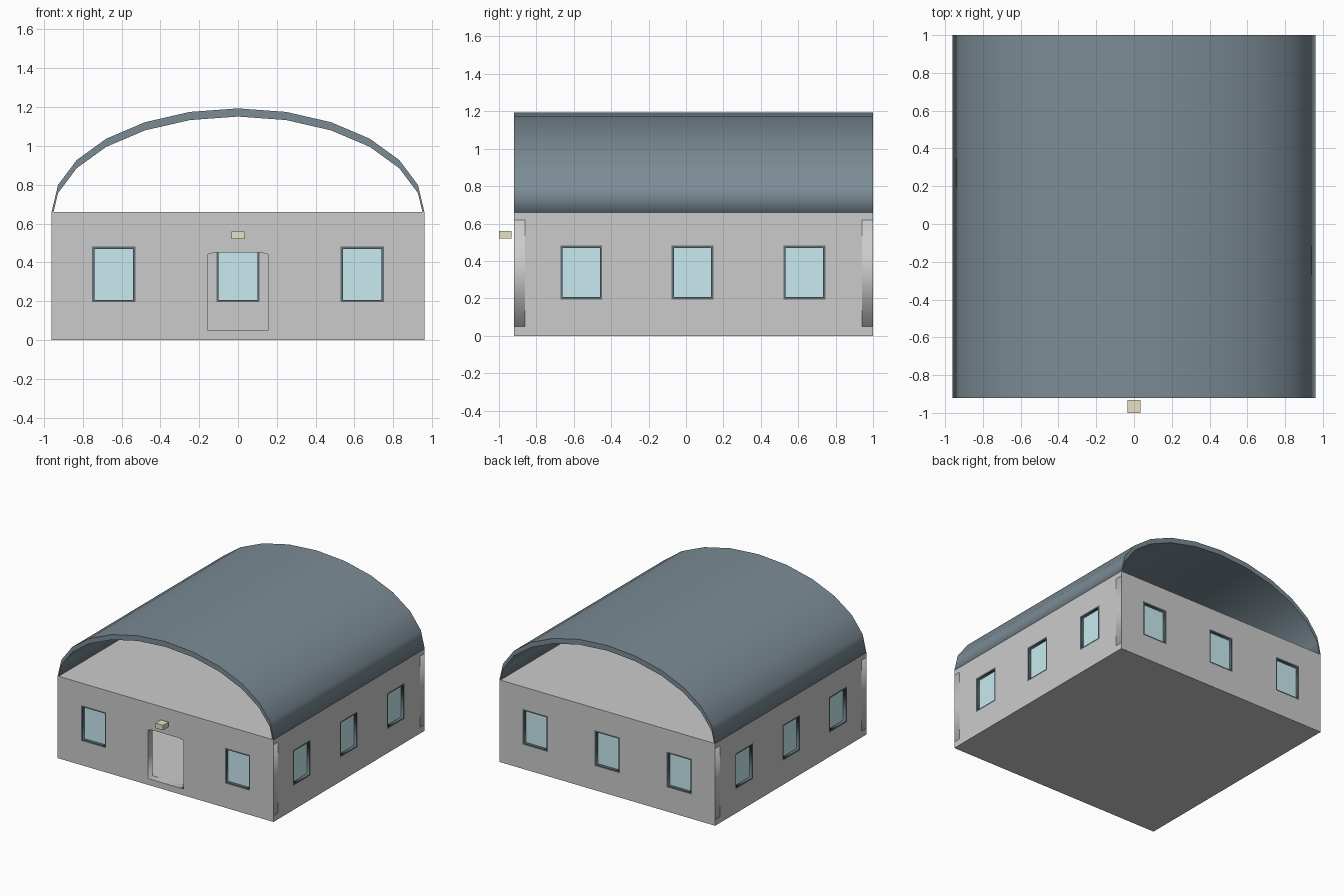
import bpy
from math import pi, sin, cos

if "Cube" in bpy.data.objects:
    bpy.data.objects.remove(bpy.data.objects["Cube"])

X, Y0, Y1 = 0.96, -0.92, 1.0        # building outline
T = 0.06                            # wall thickness
FLOOR, WALL_TOP, EAVE = 0.05, 0.62, 0.66


def material(name, rgb):
    m = bpy.data.materials.new(name)
    m.diffuse_color = (*rgb, 1)
    m.use_nodes = True
    m.node_tree.nodes["Principled BSDF"].inputs["Base Color"].default_value = m.diffuse_color
    return m


SLATE = material("roof_slate", (0.2, 0.26, 0.3))
FRAME = material("frame_dark", (0.12, 0.16, 0.18))
GLASS = material("glass_blue", (0.58, 0.83, 0.88))
LAMP = material("lamp_cream", (0.8, 0.75, 0.55))


def panel(name, loops, axis, centre, depth, mat=None):
    """Filled upright outline with holes; thickness runs along axis 'x' or 'y'."""
    cu = bpy.data.curves.new(name, 'CURVE')
    cu.dimensions, cu.fill_mode, cu.extrude = '2D', 'BOTH', depth / 2
    for pts in loops:
        sp = cu.splines.new('POLY')
        sp.points.add(len(pts) - 1)
        for p, (u, v) in zip(sp.points, pts):
            p.co = (u, v, 0, 1)
        sp.use_cyclic_u = True
    ob = bpy.data.objects.new(name, cu)
    ob.rotation_euler = (pi / 2, 0, pi / 2 if axis == 'x' else 0)
    ob.location = (centre, 0, 0) if axis == 'x' else (0, centre, 0)
    bpy.context.collection.objects.link(ob)
    bpy.ops.object.select_all(action='DESELECT')
    ob.select_set(True)
    bpy.context.view_layer.objects.active = ob
    bpy.ops.object.convert(target='MESH')
    ob = bpy.context.object
    if mat:
        ob.data.materials.clear()
        ob.data.materials.append(mat)
    return ob


def box(name, lo, hi, mat=None):
    bpy.ops.mesh.primitive_cube_add(size=1, location=[(a + b) / 2 for a, b in zip(lo, hi)])
    ob = bpy.context.object
    ob.name = name
    ob.scale = [b - a for a, b in zip(lo, hi)]
    if mat:
        ob.data.materials.append(mat)


def rect(u0, u1, v0, v1):
    return [(u0, v0), (u1, v0), (u1, v1), (u0, v1)]


def window_rect(c, inset=0.0):
    return rect(c - 0.112 + inset, c + 0.112 - inset, 0.195 + inset, 0.482 - inset)


def wall(name, axis, outer, outward, u0, u1, windows, extra=()):
    """Wall with window holes, each fitted with a frame and recessed glass."""
    mid = outer - outward * T / 2
    panel(name, [rect(u0, u1, FLOOR, WALL_TOP)] + [window_rect(c) for c in windows] + list(extra),
          axis, mid, T)
    for i, c in enumerate(windows):
        panel(f"{name}_window_frame_{i}", [window_rect(c), window_rect(c, 0.012)], axis, mid, T, FRAME)
        panel(f"{name}_window_glass_{i}", [window_rect(c, 0.011)], axis, mid, 0.012, GLASS)


# floor and ceiling slabs
box("floor_slab", (-X, Y0, 0), (X, Y1, FLOOR))
box("ceiling_slab", (-X, Y0, WALL_TOP), (X, Y1, EAVE))

# walls, with an open doorway at the front
doorway = [(-0.158, FLOOR + 0.0005), (0.158, FLOOR + 0.0005), (0.158, 0.44),
           (0.12, 0.45), (-0.12, 0.45), (-0.158, 0.44)]
wall("front_wall", 'y', Y0, -1, -X, X, (-0.64, 0.64), [doorway])
wall("back_wall", 'y', Y1, 1, -X, X, (-0.64, 0, 0.64))
side_windows = (-0.56, 0.035, 0.633)
wall("left_wall", 'x', -X, -1, Y0 + T, Y1 - T, side_windows)
wall("right_wall", 'x', X, 1, Y0 + T, Y1 - T, side_windows)

# barrel roof: half ellipse in 12 flat facets, open at both ends
arc = [(X * cos(i * pi / 12), EAVE + 0.533 * sin(i * pi / 12)) for i in range(13)]
inner = [(x, z - 0.042) for x, z in arc[1:-1]]
roof = arc + [(-0.95, EAVE)] + inner[::-1] + [(0.95, EAVE)]
panel("barrel_roof", [roof], 'y', (Y0 + Y1) / 2, Y1 - Y0, SLATE)

# lamp above the door
box("door_lamp", (-0.034, -1.0, 0.52), (0.034, -0.932, 0.56), LAMP)
